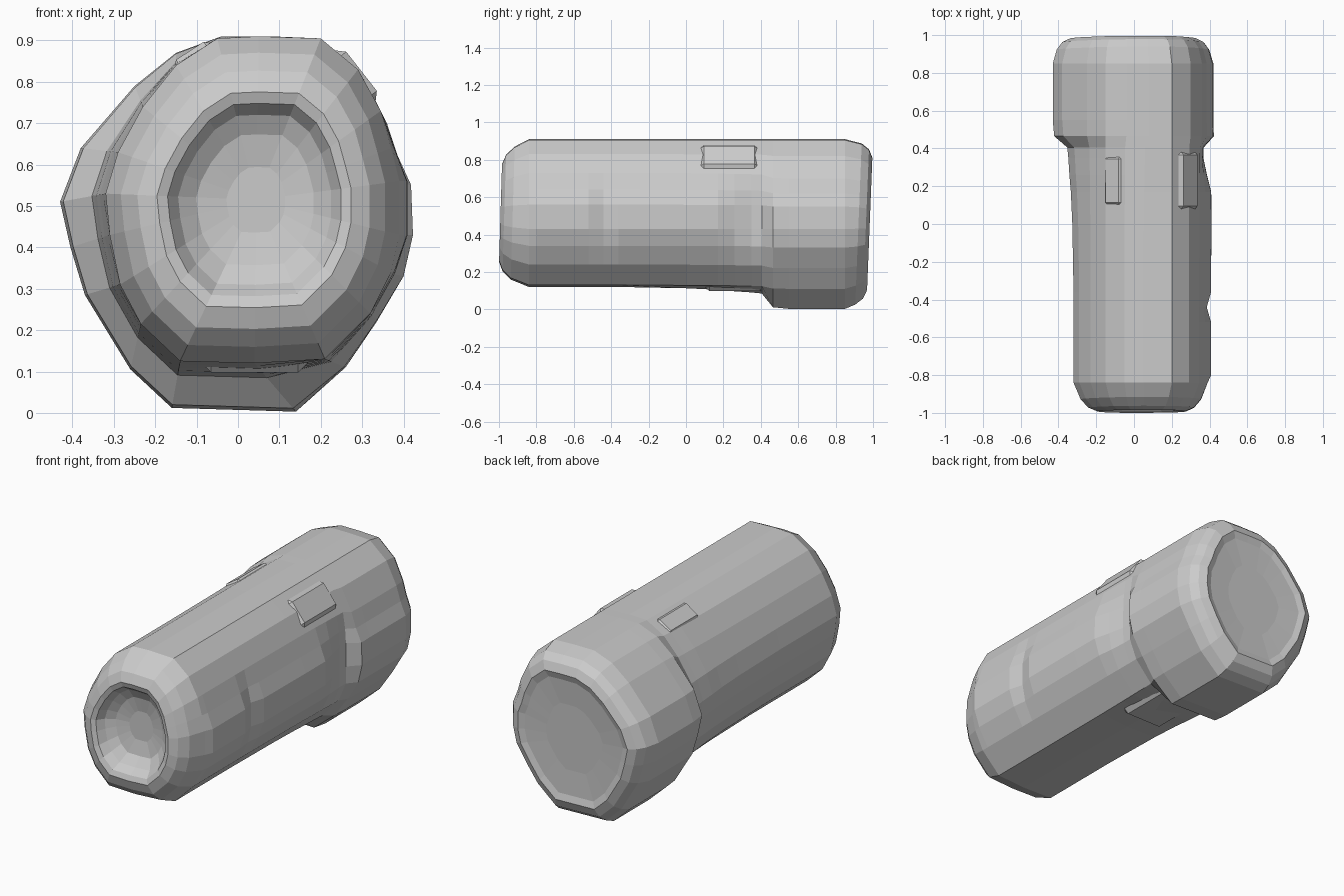
import bpy, bmesh, math

if "Cube" in bpy.data.objects:
    bpy.data.objects.remove(bpy.data.objects["Cube"])

# Matching cross-sections (x, z): slim barrel and wider head
BARREL = [(.05, .91), (.2, .905), (.29, .83), (.345, .73), (.37, .64), (.39, .56), (.39, .43),
          (.37, .34), (.32, .24), (.21, .13), (.04, .12), (-.14, .125), (-.235, .215), (-.285, .31),
          (-.31, .43), (-.32, .53), (-.29, .63), (-.23, .74), (-.15, .84), (-.05, .905)]
HEAD = [(.08, .91), (.2, .905), (.3, .82), (.36, .7), (.385, .62), (.415, .55), (.42, .43),
        (.4, .33), (.335, .22), (.26, .11), (.14, .003), (-.16, .012), (-.26, .105), (-.37, .285),
        (-.405, .4), (-.43, .51), (-.38, .64), (-.25, .79), (-.15, .87), (-.04, .91)]
GRIP = {4: .4, 5: 1, 6: 1, 7: .4}  # how far each side point follows the grip offset

# Stations: y, blend barrel->head, scale about axis, offset of the right-hand grip
STATIONS = [
    (-.895, 0, .2, 0), (-.91, 0, .4, 0), (-.945, 0, .52, 0), (-.985, 0, .59, 0),   # dished tail
    (-.995, 0, .66, 0), (-.975, 0, .79, 0), (-.93, 0, .9, 0), (-.84, 0, 1, 0),     # rounded tail
    (-.8, 0, 1, .018), (-.52, 0, 1, .018), (-.44, 0, 1, -.005), (-.36, 0, 1, .018),  # grips
    (0, .06, 1, .018), (.17, .13, 1, .015), (.26, .2, 1, -.01), (.35, .25, 1, -.03),
    (.405, .3, 1, -.03), (.465, .93, 1, .005), (.55, 1, 1, 0), (.85, 1, 1, 0),     # neck, head
    (.92, 1, .95, 0), (.96, 1, .88, 0), (.98, 1, .78, 0),                          # rounded rim
    (.968, 1, .7, 0), (.96, 1, .4, 0)]                                             # shallow lens


def ring(y, t, s, grip):
    cx, cz = .045 * (1 - t), .515 - .055 * t
    pts = []
    for i, ((bx, bz), (hx, hz)) in enumerate(zip(BARREL, HEAD)):
        x, z = bx + (hx - bx) * t + grip * GRIP.get(i, 0), bz + (hz - bz) * t
        x, z = cx + (x - cx) * s, cz + (z - cz) * s
        tilt = .04 * (z - .4) if y > .9 else .03 * (z - .4) if y < -.92 else 0
        pts.append((x, y + tilt, z))
    return pts


def finish(name, bm):
    bmesh.ops.recalc_face_normals(bm, faces=bm.faces)
    mesh = bpy.data.meshes.new(name)
    bm.to_mesh(mesh)
    bm.free()
    obj = bpy.data.objects.new(name, mesh)
    bpy.context.collection.objects.link(obj)
    return obj


# Main torch-like casing, lofted through all stations
bm = bmesh.new()
rings = [[bm.verts.new(p) for p in ring(*st)] for st in STATIONS]
n = len(BARREL)
for a, b in zip(rings, rings[1:]):
    for i in range(n):
        j = (i + 1) % n
        bm.faces.new((a[i], a[j], b[j], b[i]))
bm.faces.new(rings[0])
bm.faces.new(rings[-1])
finish("torch_casing", bm)


# Low raised pads around the neck, sunk into the casing
def pad(name, x, y, z, angle, size):
    bm = bmesh.new()
    bmesh.ops.create_cube(bm, size=1)
    bmesh.ops.scale(bm, vec=size, verts=bm.verts)
    obj = finish(name, bm)
    obj.location = (x, y, z)
    obj.rotation_euler.y = math.radians(angle)
    bev = obj.modifiers.new("bevel", 'BEVEL')
    bev.width = .025
    bev.segments = 1


pad("right_switch", .275, .23, .807, 52, (.17, .32, .06))
pad("left_switch", -.1, .23, .85, -33, (.13, .28, .06))
pad("lower_pad", .04, .26, .125, 0, (.26, .32, .055))
